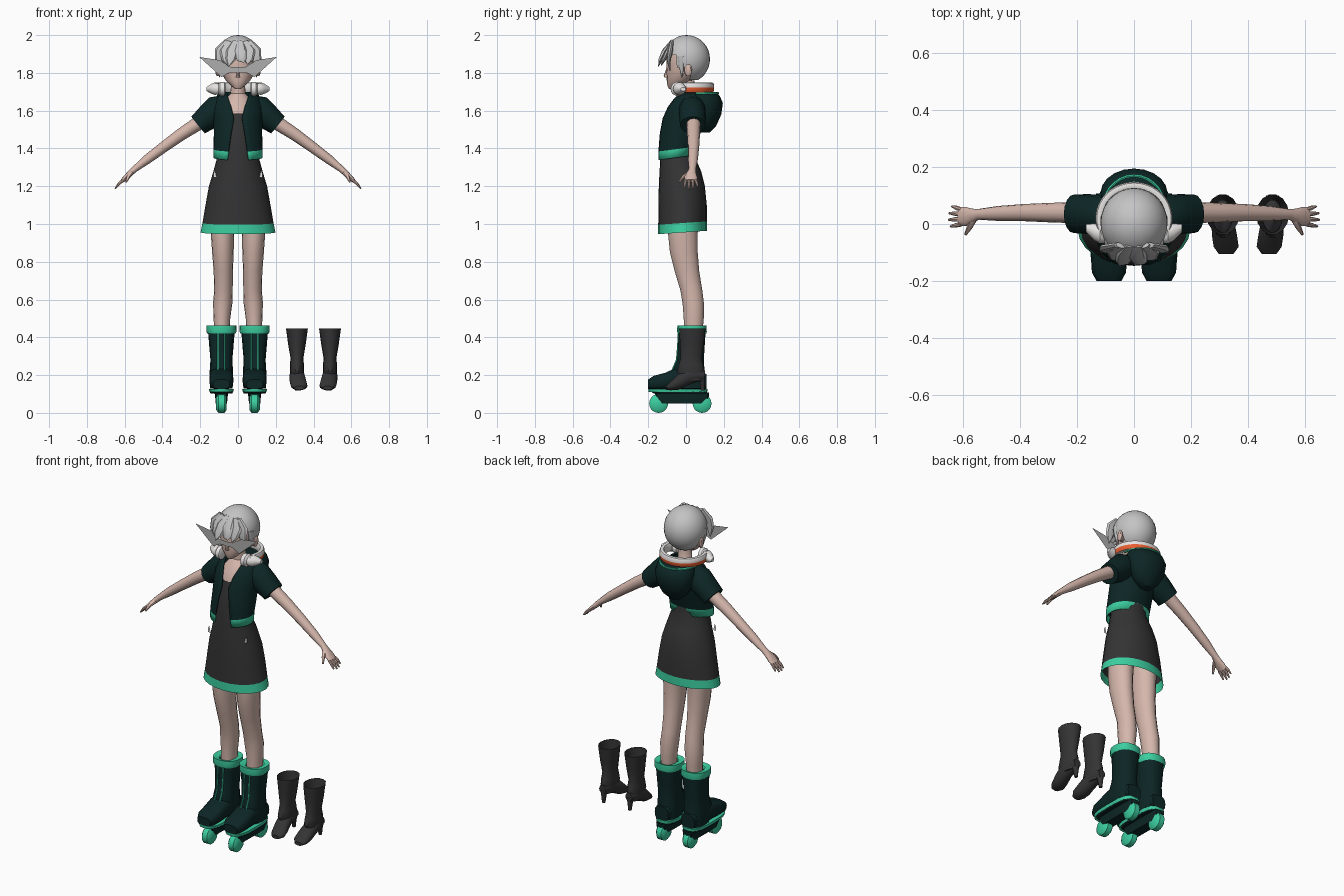
import bpy, bmesh, math
from mathutils import Vector

def mat(name, r, g, b):
    m = bpy.data.materials.new(name)
    m.diffuse_color = (r, g, b, 1)
    return m

SKIN = mat("skin", 0.66, 0.47, 0.41)
TEAL = mat("dark_teal", 0.004, 0.019, 0.019)
MINT = mat("mint", 0.045, 0.62, 0.35)
GREY = mat("charcoal", 0.034, 0.034, 0.034)
HAIR = mat("silver_hair", 0.55, 0.55, 0.55)
CARD = mat("visor_grey", 0.42, 0.42, 0.42)
WHITE = mat("white", 0.80, 0.78, 0.77)
ORANGE = mat("orange", 0.80, 0.11, 0.03)
X, Y, Z = Vector((1, 0, 0)), Vector((0, 1, 0)), Vector((0, 0, 1))
BOTH = (1, -1)

def finish(name, bm, mats, rule=None, angle=40):
    bmesh.ops.recalc_face_normals(bm, faces=bm.faces)
    bm.normal_update()
    if rule:
        for f in bm.faces:
            f.material_index = rule(f)
    me = bpy.data.meshes.new(name)
    bm.to_mesh(me)
    bm.free()
    for m in mats:
        me.materials.append(m)
    me.shade_smooth()
    me.set_sharp_from_angle(angle=math.radians(angle))
    ob = bpy.data.objects.new(name, me)
    bpy.context.collection.objects.link(ob)
    return ob

def loft(name, rings, mats, side=X, t=None, n=16, p=2, sides=(1,), caps=(1, 1), gaps=None, rule=None, angle=40):
    """Skin elliptical rings (x, y, z, r_side, r_other); t fixes the ring normal."""
    bm = bmesh.new()
    for s in sides:
        loops = []
        for i, r in enumerate(rings):
            c = Vector(r[:3])
            d = t or (Vector(rings[min(i + 1, len(rings) - 1)][:3]) - Vector(rings[max(i - 1, 0)][:3])).normalized()
            u = (side - d * side.dot(d)).normalized()
            v = d.cross(u)
            loop = []
            for k in range(n):
                if gaps:
                    g = math.asin(min(0.99, gaps[i] / r[3]))
                    a = -math.pi / 2 + g + k * (2 * math.pi - 2 * g) / (n - 1)
                else:
                    a = 2 * math.pi * k / n
                ca, sa = math.cos(a), math.sin(a)
                q = c + u * r[3] * math.copysign(abs(ca) ** (2 / p), ca) + v * r[4] * math.copysign(abs(sa) ** (2 / p), sa)
                loop.append(bm.verts.new((q.x * s, q.y, q.z)))
            loops.append(loop)
        for a, b in zip(loops, loops[1:]):
            for k in range(n - 1 if gaps else n):
                j = (k + 1) % n
                bm.faces.new((a[k], a[j], b[j], b[k]))
        if not gaps:
            for use, loop in zip(caps, (loops[0], loops[-1])):
                if use:
                    bm.faces.new(loop)
    return finish(name, bm, mats, rule, angle)

def E(z, rx, yf, yb, cx=0):
    """Horizontal ring from its front and back y."""
    return (cx, (yf + yb) / 2, z, rx, (yb - yf) / 2)

def plate(name, pts, y, m, sides=BOTH):
    bm = bmesh.new()
    for s in sides:
        bm.faces.new([bm.verts.new((x * s, y, z)) for x, z in pts])
    bmesh.ops.triangulate(bm, faces=bm.faces)
    return finish(name, bm, [m])

# Body: neck and chest, head, nose, ears
loft("neck_and_chest", [E(1.48, .085, -.11, .04), E(1.58, .09, -.098, .06), E(1.63, .09, -.075, .06), E(1.67, .06, -.047, .06),
     E(1.69, .04, -.03, .05), E(1.76, .036, -.03, .045)], [SKIN], t=Z)
loft("head", [E(1.715, .015, -.09, -.05), E(1.73, .035, -.098, -.02), E(1.76, .065, -.102, .03), E(1.80, .088, -.104, .08),
     E(1.85, .1, -.104, .1), E(1.90, .1, -.1, .1), E(1.95, .075, -.075, .08), E(1.98, .03, -.03, .04)], [SKIN], t=Z)
loft("nose", [E(1.775, .011, -.114, -.09), E(1.785, .009, -.118, -.09), E(1.825, .005, -.104, -.09)], [SKIN], t=Z, n=8)
loft("ears", [(.085, .005, 1.812, .016, .025), (.112, .012, 1.815, .02, .034), (.118, .014, 1.816, .012, .024)],
     [SKIN], side=Y, t=X, n=10, sides=BOTH)

# Legs
loft("legs", [E(z, rx, yf, yb, cx) for z, cx, rx, yf, yb in (
    (.40, .085, .04, -.01, .085), (.50, .085, .044, -.012, .094), (.58, .081, .051, -.018, .095), (.65, .077, .049, -.03, .086),
    (.75, .078, .051, -.06, .07), (.85, .08, .057, -.085, .062), (.95, .082, .062, -.095, .062), (1.15, .075, .07, -.1, .07))],
    [SKIN], t=Z, sides=BOTH)

# Arms, palms, fingers
loft("arms", [(.15, .04, 1.575, .04, .04), (.215, .04, 1.53, .037, .037), (.30, .04, 1.475, .034, .033), (.39, .04, 1.41, .03, .029),
     (.48, .037, 1.343, .026, .025), (.545, .034, 1.292, .019, .017), (.567, .03, 1.272, .024, .016), (.59, .026, 1.25, .034, .014),
     (.613, .026, 1.228, .033, .011)], [SKIN], side=Y, n=12, sides=BOTH)
for i, (y0, y1, l) in enumerate(((-.001, -.008, .9), (.017, .015, 1.05), (.035, .038, 1), (.051, .062, .78))):
    loft("finger_%d" % (i + 1), [(.607, y0, 1.234, .008, .008), (.607 + .022 * l, (y0 + y1) / 2, 1.234 - .02 * l, .008, .008),
         (.607 + .042 * l, y1, 1.234 - .046 * l, .004, .004)], [SKIN], side=Y, n=8, sides=BOTH)
loft("thumbs", [(.565, .015, 1.27, .013, .011), (.58, -.015, 1.25, .01, .009), (.592, -.036, 1.222, .005, .005)],
     [SKIN], n=8, sides=BOTH)

# Dress with mint hem
dress = loft("dress", [E(.955, .198, -.147, .11), E(1.005, .188, -.147, .11), E(1.10, .172, -.146, .11), E(1.20, .154, -.144, .1),
     E(1.28, .13, -.14, .08), E(1.36, .108, -.135, .045), E(1.45, .1, -.132, .05), E(1.53, .092, -.117, .06), E(1.585, .06, -.104, .04)],
     [GREY, MINT], t=Z, n=24, caps=(0, 0), rule=lambda f: int(f.calc_center_median().z < 1.0))
for v in dress.data.vertices:
    if v.co.z < 1.05:
        v.co.z += .07 * (v.co.y + .02)
plate("skirt_tags", [(.113, 1.245), (.131, 1.245), (.131, 1.265), (.122, 1.285), (.116, 1.262)], -.1, WHITE).rotation_euler = (0, 0, 0)

# Open jacket with mint hem, short sleeves
jacket = loft("jacket", [E(1.345, .13, -.154, .04), E(1.39, .13, -.154, .047), E(1.48, .128, -.143, .078), E(1.56, .13, -.125, .096),
     E(1.62, .13, -.1, .1), E(1.665, .115, -.072, .1), E(1.695, .085, -.05, .098)], [TEAL, MINT], t=Z, n=28,
     gaps=[.056, .05, .036, .022, .036, .052, .058], rule=lambda f: int(f.calc_center_median().z < 1.385))
for v in jacket.data.vertices:
    if v.co.z < 1.42:
        v.co.z += .13 * (v.co.y + .1)
jacket.modifiers.new("thickness", 'SOLIDIFY').thickness = .006
loft("sleeves", [(.07, .03, 1.625, .065, .06), (.11, .032, 1.605, .07, .078), (.16, .035, 1.565, .07, .068), (.211, .036, 1.524, .068, .057)],
     [TEAL], side=Y, n=16, sides=BOTH, angle=50)

# Hood hanging on the back, with mint rim
loft("hood", [E(1.485, .03, .07, .125), E(1.52, .075, .05, .16), E(1.58, .108, .03, .187), E(1.64, .118, .02, .195), E(1.68, .112, .015, .178),
     E(1.70, .095, .02, .15)], [TEAL], t=Z, n=20, caps=(1, 1))
loft("hood_rim", [(.11 * math.cos(a), .05 + .12 * math.sin(a), 1.692, .006, .006) for a in [math.pi * k / 14 for k in range(15)]],
     [MINT], side=Z, n=6)

# Headphones around the neck
loft("headphone_band", [(.122 * math.cos(a), .02 + .115 * math.sin(a), 1.722, .027, .014) for a in
     [math.radians(-25 + 230 * k / 24) for k in range(25)]], [WHITE, ORANGE], side=Z, n=12, p=3,
     rule=lambda f: int(f.normal.dot((f.calc_center_median() - Vector((0, .02, 1.722))).normalized()) > .6
                        and f.calc_center_median().z < 1.722 and f.normal.z > -.6))
loft("headphone_cups", [(.066, -.045, 1.715, .026, .026), (.072, -.045, 1.715, .037, .037), (.094, -.043, 1.715, .038, .038),
     (.104, -.04, 1.715, .028, .028), (.12, -.035, 1.716, .034, .034), (.14, -.028, 1.716, .03, .027), (.168, -.015, 1.714, .014, .01)],
     [WHITE], side=Y, t=X, n=14, sides=BOTH, angle=35)

# Hair cap with the face cut free
bm = bmesh.new()
bmesh.ops.create_uvsphere(bm, u_segments=28, v_segments=18, radius=1)
for v in bm.verts:
    v.co = Vector((v.co.x * .118, .003 + v.co.y * .124, 1.873 + v.co.z * .127))
gone = []
for f in bm.faces:
    c = f.calc_center_median()
    if c.z < 1.765 or (c.y < .02 and c.z < 1.835) or (c.y < -.04 and c.z < 1.885):
        gone.append(f)
bmesh.ops.delete(bm, geom=gone, context='FACES')
finish("hair_cap", bm, [HAIR])

# Pointed fringe locks: root x, middle x, tip x, tip y, tip z
for i, (a, b, c, y, z) in enumerate(((-.055, -.09, -.103, -.085, 1.81), (-.045, -.066, -.055, -.13, 1.84), (-.012, -.03, -.05, -.146, 1.835),
                                     (.012, .012, .03, -.142, 1.855), (.035, .06, .05, -.128, 1.845), (.055, .09, .106, -.085, 1.81))):
    ym = -.118 + abs(b) * .38
    loft("fringe_lock_%d" % (i + 1), [(a, -.075, 1.965, .02, .01), (b, ym, 1.915, .034, .014), ((b + c) / 2, (ym + y) / 2 - .007, 1.87, .026, .011),
         (c, y, z, .002, .002)], [HAIR], n=8, angle=35)
loft("side_locks", [(.108, -.025, 1.89, .02, .01), (.108, -.025, 1.84, .014, .008), (.096, -.02, 1.775, .002, .002)],
     [HAIR], side=Y, n=8, sides=BOTH)

# Flat winged card across the eyes
plate("winged_eye_card", [(0, 1.83), (.04, 1.832), (.1, 1.868), (.205, 1.884), (.087, 1.778), (.042, 1.803), (0, 1.803)], -.112, CARD)

# Skate boots
C = .088
loft("skate_shafts", [E(.13, .06, -.05, .108, C), E(.22, .062, -.075, .1, C), E(.28, .058, -.05, .096, C), E(.35, .064, -.044, .1, C),
     E(.425, .07, -.041, .105, C)], [TEAL], t=Z, n=14, p=2.5, sides=BOTH)
loft("skate_cuffs", [E(.42, .075, -.044, .108, C), E(.43, .08, -.047, .11, C), E(.462, .079, -.046, .109, C), E(.455, .045, -.02, .09, C)],
     [MINT], t=Z, n=16, p=2.4, sides=BOTH, caps=(0, 0))
loft("skate_feet", [(C, .108, .165, .045, .042), (C, .02, .175, .06, .053), (C, -.06, .18, .064, .056), (C, -.11, .168, .064, .045),
     (C, -.17, .16, .06, .037), (C, -.2, .152, .044, .025)], [TEAL], t=-Y, n=14, p=3, sides=BOTH)
loft("skate_soles", [E(.11, .062, -.197, .112, C), E(.127, .066, -.2, .114, C)], [MINT], t=Z, n=20, p=3.2, sides=BOTH)
loft("skate_plates", [E(.102, .058, -.17, .112, C), E(.112, .062, -.185, .112, C)], [TEAL], t=Z, n=20, p=3.2, sides=BOTH)
loft("skate_frames", [E(.05, .03, -.145, .1, C), E(.075, .032, -.16, .12, C), E(.108, .036, -.165, .122, C)], [TEAL], t=Z, n=12, p=7, sides=BOTH)
for name, y in (("front_wheels", -.145), ("back_wheels", .085)):
    loft(name, [(C - .028, y, .05, .034, .034), (C - .016, y, .05, .05, .05), (C + .016, y, .05, .05, .05), (C + .028, y, .05, .034, .034)],
         [MINT], side=Y, t=X, n=20, sides=BOTH)
for k, d in enumerate((-.018, .018)):
    loft("lace_strip_%d" % (k + 1), [(C + d, -.04, .42, .004, .004), (C + d, -.044, .35, .004, .004), (C + d, -.05, .28, .004, .004),
         (C + d, -.078, .215, .004, .004)], [MINT], n=6, sides=BOTH)

# Spare pair of heeled ankle boots standing alongside
for name, b, toe in (("left", .312, .012), ("right", .487, -.012)):
    loft(name + "_spare_shaft", [E(.17, .032, -.02, .09, b), E(.22, .038, -.05, .1, b), E(.255, .037, -.04, .094, b), E(.29, .034, -.03, .084, b),
         E(.36, .046, -.033, .095, b), E(.447, .058, -.038, .105, b)], [GREY], t=Z, n=14, sides=(1,), caps=(1, 0))
    loft(name + "_spare_foot", [(b, .1, .2, .022, .025), (b, .06, .2, .034, .036), (b, .01, .195, .04, .05), (b + toe / 2, -.04, .165, .044, .044),
         (b + toe, -.08, .143, .044, .024), (b + toe, -.105, .132, .026, .011)], [GREY], t=-Y, n=14)
    loft(name + "_spare_heel", [E(.195, .028, .04, .104, b), E(.165, .015, .07, .102, b), E(.118, .009, .078, .098, b)], [GREY], t=Z, n=10)
